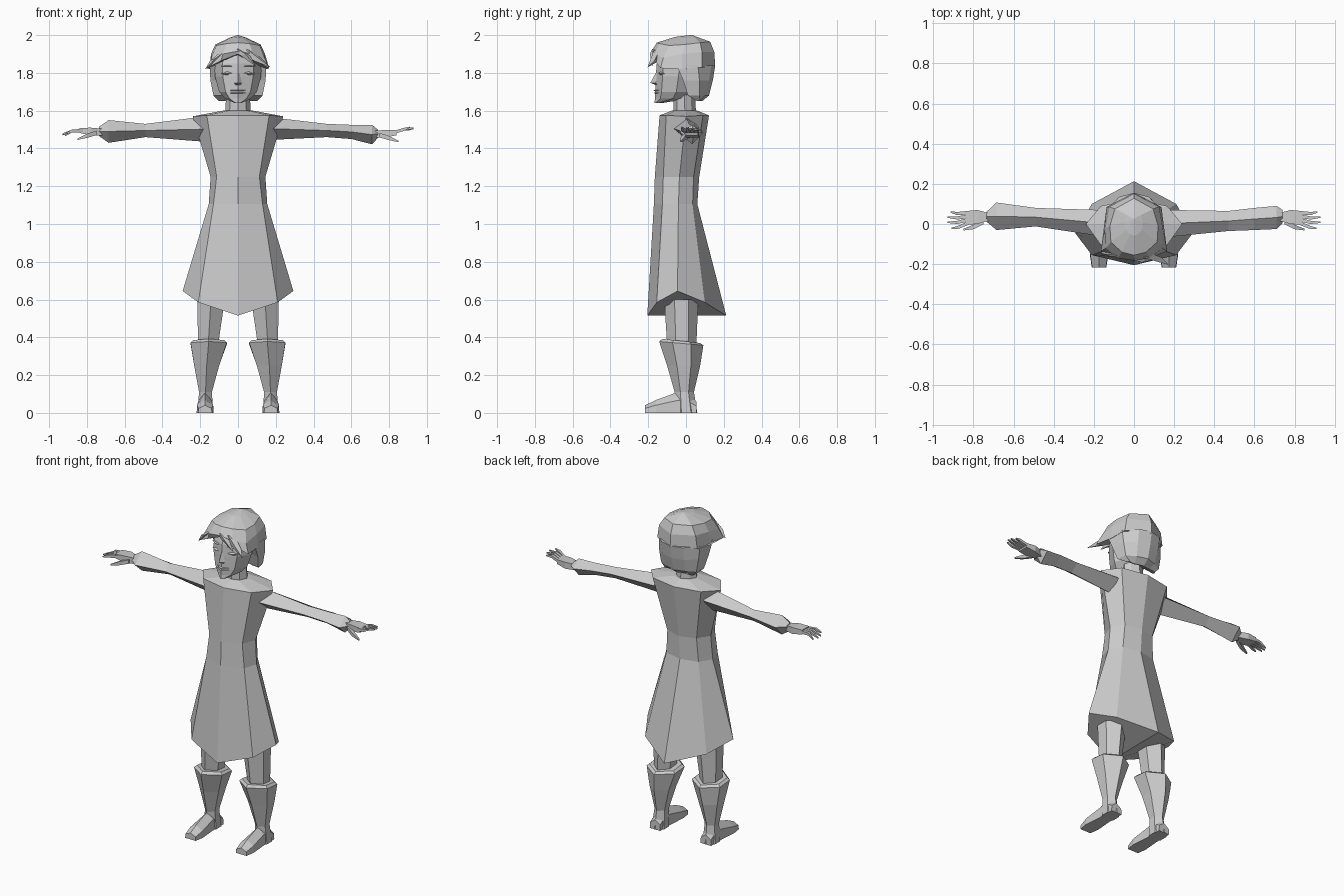
import bpy, bmesh, math
from mathutils import Vector

grey = bpy.data.materials.new("plain grey")
grey.diffuse_color = (0.6, 0.6, 0.6, 1)


def loft(name, rings, split=False):
    """Skin a list of equal-length rings; caps may be split along the centre line."""
    bm = bmesh.new()
    vs = [[bm.verts.new(p) for p in r] for r in rings]
    n = len(vs[0])
    for a, b in zip(vs, vs[1:]):
        for i in range(n):
            j = (i + 1) % n
            bm.faces.new((a[i], a[j], b[j], b[i]))
    for r in (vs[0], vs[-1]):
        if split:
            bm.faces.new(r[:n // 2 + 1])
            bm.faces.new(r[n // 2:] + r[:1])
        else:
            bm.faces.new(r)
    bmesh.ops.remove_doubles(bm, verts=bm.verts, dist=0.0005)
    bmesh.ops.recalc_face_normals(bm, faces=bm.faces)
    me = bpy.data.meshes.new(name)
    bm.to_mesh(me)
    bm.free()
    me.materials.append(grey)
    ob = bpy.data.objects.new(name, me)
    bpy.context.collection.objects.link(ob)
    return ob


def sym(half):
    """Mirror a half outline (front centre to back centre) into a full ring."""
    return half + [(-x, y, z) for x, y, z in half[-2:0:-1]]


def oct_ring(z, w, yf, yb, k=0.66, ym=None):
    """Eight-sided horizontal ring."""
    ym = (yf + yb) / 2 if ym is None else ym
    return sym([(0, yf, z), (w * k, yf + (ym - yf) * .3, z), (w, ym, z),
                (w * k, yb + (ym - yb) * .4, z), (0, yb, z)])


def hex_ring(cx, z, w, yf, yb, zb=None):
    """Six-sided horizontal ring, pointed to front and back."""
    zb = z if zb is None else zb
    d = yb - yf
    pts = [(0, 0), (1, .3), (1, .72), (0, 1), (-1, .72), (-1, .3)]
    return [(cx + w * a, yf + d * t, z + (zb - z) * t) for a, t in pts]


# dress: arched hem, waist, chest, shoulders, collar
dress = [
    sym([(0, -.205, .515), (.21, -.155, .585), (.293, -.045, .645), (.21, .1, .585), (0, .213, .515)]),
    sym([(0, -.17, 1.105), (.13, -.125, 1.105), (.155, -.04, 1.105), (.11, .035, 1.105), (0, .06, 1.105)]),
    sym([(0, -.165, 1.25), (.113, -.12, 1.25), (.145, -.035, 1.25), (.1, .04, 1.25), (0, .07, 1.25)]),
    sym([(0, -.14, 1.575), (.165, -.105, 1.575), (.24, 0, 1.57), (.165, .09, 1.575), (0, .122, 1.575)]),
    sym([(0, -.075, 1.6), (.05, -.06, 1.6), (.08, 0, 1.6), (.05, .045, 1.6), (0, .06, 1.6)])]
loft("dress", dress, True)
loft("neck", [oct_ring(1.56, .068, -.065, .055), oct_ring(1.72, .062, -.065, .045)])

# head and facial features
head = [oct_ring(1.64, .018, -.166, -.13), oct_ring(1.665, .07, -.165, .03),
        oct_ring(1.70, .1, -.163, .06), oct_ring(1.78, .122, -.16, .08),
        oct_ring(1.85, .125, -.155, .09), oct_ring(1.92, .1, -.13, .09)]
loft("head", head, True)
loft("nose", [[(0, -.16, 1.80), (.008, -.155, 1.80), (-.008, -.155, 1.80)],
              [(0, -.188, 1.748), (.02, -.158, 1.745), (-.02, -.158, 1.745)],
              [(0, -.16, 1.735), (.012, -.155, 1.735), (-.012, -.155, 1.735)]])
for nm, z, h, y in (("upper_lip", 1.707, .007, -.174), ("lower_lip", 1.694, .008, -.17)):
    loft(nm, [[(s * .04, -.145, z), (s * .04, -.14, z + .003), (s * .04, -.14, z - .003)] if s
              else [(0, y, z), (0, -.155, z + h), (0, -.155, z - h)] for s in (-1, 0, 1)])
for side, s in (("left", 1), ("right", -1)):
    for nm, z, h, out in (("eyelid", 1.797, .016, .008), ("brow", 1.836, .005, .006)):
        loft(f"{side}_{nm}", [[(s * x, y - o, z), (s * x, y + .012, z + k), (s * x, y + .012, z - k)]
                              for x, y, o, k in ((.03, -.147, 0, .002), (.058, -.137, out, h),
                                                 (.088, -.123, 0, .002))])

# hair: hanging back part
back = []
for z, w, yf, yb in ((1.65, .10, .06, .085), (1.68, .13, .01, .122), (1.76, .146, -.015, .142),
                     (1.84, .15, -.05, .155)):
    back.append(sym([(0, yf + .02, z), (w, yf, z), (w * .93, yf + (yb - yf) * .55, z),
                     (w * .5, yb - .02, z), (0, yb, z)]))
loft("hair_back", back, True)

# hair: crown with parted fringe
cap = [
    sym([(0, -.165, 1.90), (.09, -.165, 1.865), (.165, -.135, 1.825), (.15, -.02, 1.82),
         (.137, .085, 1.83), (0, .155, 1.83)]),
    sym([(0, -.182, 1.915), (.08, -.17, 1.90), (.14, -.12, 1.88), (.143, -.02, 1.90),
         (.125, .085, 1.91), (0, .15, 1.91)]),
    sym([(0, -.155, 1.96), (.06, -.14, 1.955), (.115, -.09, 1.945), (.12, -.01, 1.95),
         (.095, .075, 1.96), (0, .128, 1.965)]),
    sym([(0, -.06, 1.99), (.02, -.05, 1.988), (.04, -.03, 1.986), (.045, .01, 1.986),
         (.035, .045, 1.988), (0, .06, 1.99)]),
    sym([(0, .02, 2.0)] + [(.003, .02 + .002 * i, 2.0) for i in range(1, 5)] + [(0, .032, 2.0)])]
loft("hair_crown", cap, True)


# hair: fringe locks tapering to tips
def lock(name, root, mid, tip, w):
    rings = []
    for p, k in ((root, 1), (mid, .8), (tip, .02)):
        x, y, z = p
        rings.append([(x - w * k, y, z), (x, y - .014 * k, z + w * k * .4), (x + w * k, y + .01 * k, z),
                      (x, y + .02 * k, z - w * k * .4)])
    loft(name, rings)


lock("left_fringe", (.05, -.155, 1.91), (.11, -.175, 1.865), (.172, -.203, 1.83), .035)
lock("right_fringe", (-.07, -.15, 1.90), (-.12, -.15, 1.865), (-.173, -.14, 1.82), .035)
lock("parting_lock", (0, -.165, 1.915), (.04, -.18, 1.89), (.095, -.18, 1.835), .03)


# arms: sections are x, front y, back y, bottom z, top z
def arm(name, secs):
    rings = []
    for x, yf, yb, zb, zt in secs:
        ym, zm = (yf + yb) / 2, zb + (zt - zb) * .5
        rings.append([(x, yf, zm), (x, ym, zt), (x, yb, zm + .01), (x, ym, zb)])
    loft(name, rings)


arm("right_sleeve", [(-.17, -.06, .07, 1.435, 1.57), (-.49, -.012, .08, 1.46, 1.53),
                     (-.685, -.03, .107, 1.43, 1.55), (-.735, .012, .06, 1.465, 1.515)])
arm("left_sleeve", [(.17, -.065, .07, 1.445, 1.565), (.47, -.035, .065, 1.46, 1.53),
                    (.6, -.03, .08, 1.45, 1.525), (.71, -.025, .09, 1.422, 1.525),
                    (.74, .005, .07, 1.455, 1.50)])


# hands: palm, four fingers and a thumb
def hand(side, s, z0, tip_z):
    def box(name, *secs):
        loft(f"{side}_{name}", [[(s * x, y - w, z - h), (s * x, y + w, z - h),
                                 (s * x, y + w, z + h), (s * x, y - w, z + h)]
                                for x, y, z, w, h in secs])
    box("palm", (.72, .035, z0, .018, .018), (.78, .035, z0 + .003, .035, .02),
        (.84, .03, z0 + .008, .034, .013))
    for i, (y, ln) in enumerate(((-.018, .91), (.008, .93), (.03, .93), (.052, .915))):
        box(f"finger_{i + 1}", (.82, .006 + i * .017, z0 + .008, .009, .009),
            (.88, y, (z0 + tip_z) / 2 + .008, .008, .008), (ln, y + (i - 1) * .004, tip_z - .004 * i, .003, .003))
    box("thumb", (.75, .01, z0 - .005, .012, .012), (.80, -.015, z0 - .02, .011, .011),
        (.85, -.028, z0 - .038, .004, .004))


hand("right", -1, 1.487, 1.48)
hand("left", 1, 1.475, 1.512)

# legs, boots and feet
for side, s, o in (("left", 1, .006), ("right", -1, -.006)):
    def ring(cx, *a):
        return hex_ring(s * cx + o, *a)
    loft(f"{side}_leg", [ring(.137, .60, .073, -.115, .065), ring(.152, .36, .053, -.1, .055)])
    loft(f"{side}_boot", [ring(.149, .392, .082, -.125, .075, .37), ring(.149, .378, .096, -.142, .092, .358),
                          ring(.160, .25, .066, -.1, .075), ring(.166, .11, .034, -.06, .042),
                          ring(.168, .0, .042, -.06, .06)])
    foot = []
    for y, w, h in ((.055, .036, .06), (.0, .036, .112), (-.05, .036, .108), (-.16, .045, .068), (-.217, .036, .04)):
        c = s * .168 + o
        foot.append([(c - w, y, 0), (c + w, y, 0), (c + w * .95, y, h * .6), (c, y, h), (c - w * .95, y, h * .6)])
    loft(f"{side}_foot", foot)
